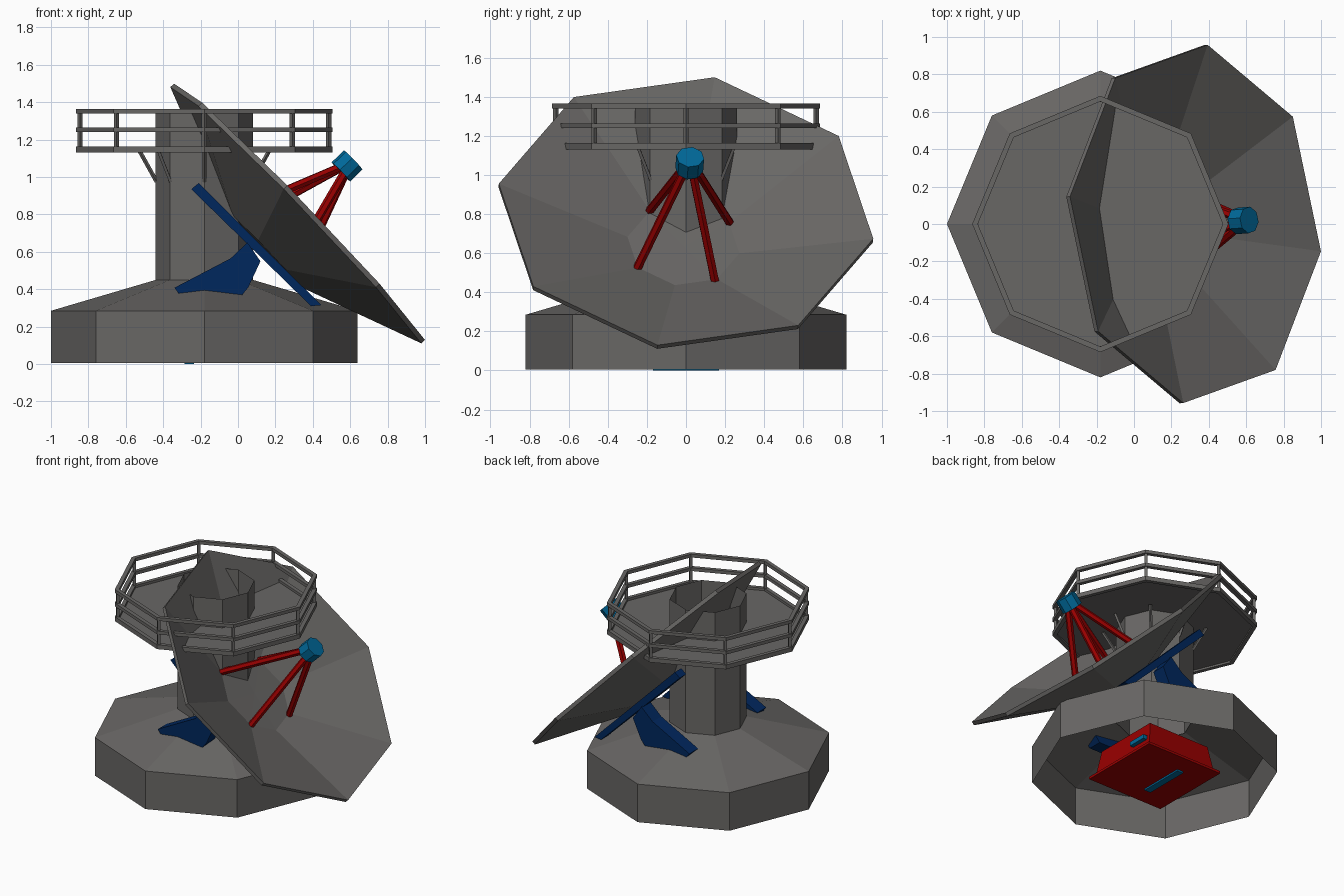
import bpy, bmesh, math
from mathutils import Vector, Matrix

if "Cube" in bpy.data.objects:
    bpy.data.objects.remove(bpy.data.objects["Cube"])


def material(name, rgb):
    m = bpy.data.materials.new(name)
    m.diffuse_color = (*rgb, 1)
    m.use_nodes = True
    m.node_tree.nodes["Principled BSDF"].inputs["Base Color"].default_value = m.diffuse_color
    return m


GREY = material("dark grey", (0.14, 0.135, 0.13))
RED = material("red", (0.32, 0.0, 0.0))
NAVY = material("navy blue", (0.0, 0.02, 0.11))
BLUE = material("bright blue", (0.0, 0.14, 0.32))


def finish(bm, name, mat):
    bmesh.ops.remove_doubles(bm, verts=bm.verts, dist=1e-5)
    bmesh.ops.recalc_face_normals(bm, faces=bm.faces)
    me = bpy.data.meshes.new(name)
    bm.to_mesh(me)
    bm.free()
    me.materials.append(mat)
    ob = bpy.data.objects.new(name, me)
    bpy.context.collection.objects.link(ob)
    return ob


def lathe(name, profile, mat, matrix, closed=False, n=8, start=0.0):
    """Sweep (radius, height) points round local z as an n-gon."""
    bm = bmesh.new()
    rings = [[bm.verts.new(matrix @ Vector((r * math.cos(start + 2 * math.pi * i / n),
                                            r * math.sin(start + 2 * math.pi * i / n), z)))
              for i in range(n)] for r, z in profile]
    count = len(rings)
    for a in range(count if closed else count - 1):
        p, q = rings[a], rings[(a + 1) % count]
        for i in range(n):
            j = (i + 1) % n
            bm.faces.new((p[i], p[j], q[j], q[i]))
    return finish(bm, name, mat)


def rod(name, a, b, radius, mat, sides=4):
    a, b = Vector(a), Vector(b)
    rot = (b - a).to_track_quat('Z', 'Y').to_matrix().to_4x4()
    length = (b - a).length
    return lathe(name, [(0, 0), (radius, 0), (radius, length), (0, length)], mat,
                 Matrix.Translation(a) @ rot, n=sides)


def box(name, lo, hi, mat):
    lo, hi = Vector(lo), Vector(hi)
    bm = bmesh.new()
    bmesh.ops.create_cube(bm, size=1, matrix=Matrix.Translation((lo + hi) / 2)
                          @ Matrix.Diagonal((*(hi - lo), 1)))
    return finish(bm, name, mat)


def plate(name, outline, y0, y1, mat):
    """Extrude an (x, z) outline along y."""
    bm = bmesh.new()
    f = bm.faces.new([bm.verts.new((x, y0, z)) for x, z in outline])
    ext = bmesh.ops.extrude_face_region(bm, geom=[f])
    bmesh.ops.translate(bm, vec=(0, y1 - y0, 0),
                        verts=[v for v in ext["geom"] if isinstance(v, bmesh.types.BMVert)])
    return finish(bm, name, mat)


# Base (open underneath) and tower
CX = -0.18
axis = Matrix.Translation((CX, 0, 0))
lathe("base", [(0.82, 0.005), (0.82, 0.285), (0.26, 0.45)], GREY, axis)
lathe("tower", [(0.26, 0.44), (0.26, 1.355)], GREY, axis)

# Platform floor and railings
lathe("platform_floor", [(0, 1.145), (0.67, 1.145)], GREY, axis)
for name, z in (("platform_rim", 1.147), ("middle_rail", 1.252), ("top_rail", 1.352)):
    h = 0.016 if z < 1.2 else 0.012
    lathe(name, [(0.655, z - h), (0.685, z - h), (0.685, z + h), (0.655, z + h)],
          GREY, axis, closed=True)

# Railing posts and platform struts at each corner
for i in range(8):
    d = Vector((math.cos(i * math.pi / 4), math.sin(i * math.pi / 4), 0))
    c = Vector((CX, 0, 0))
    rod("rail_post", c + d * 0.665 + Vector((0, 0, 1.14)),
        c + d * 0.665 + Vector((0, 0, 1.35)), 0.014, GREY)
    rod("platform_strut", c + d * 0.255 + Vector((0, 0, 0.975)),
        c + d * 0.345 + Vector((0, 0, 1.137)), 0.011, GREY)

# Dish frame: local z looks out of the dish, local x points at the top corner
nrm = Vector((0.72, 0.053, 0.694)).normalized()
up = Vector((-0.67, 0.147, 0.69))
up = (up - nrm * up.dot(nrm)).normalized()
side = nrm.cross(up)
dish = Matrix((up, side, nrm)).transposed().to_4x4()
dish.translation = (0.325, 0, 0.811)
lathe("dish", [(0, -0.25), (0.29, -0.245), (0.97, 0.005), (0.97, -0.022),
               (0.29, -0.275), (0, -0.28)], GREY, dish)

# Receiver and its four legs
lathe("receiver", [(0, 0.313), (0.072, 0.313), (0.072, 0.405), (0, 0.405)], BLUE, dish)
for angle in (45, 135, 222, 315):
    a = math.radians(angle)
    d = Vector((math.cos(a), math.sin(a), 0))
    rod("receiver_leg", dish @ (d * 0.295 + Vector((0, 0, -0.25))),
        dish @ (d * 0.025 + Vector((0, 0, 0.33))), 0.023, RED, 6)

# Dish cradle: a foot and a sloping beam on each side
foot = [(-0.34, 0.408), (-0.30, 0.355), (0.01, 0.355), (0.055, 0.41),
        (0.12, 0.55), (0.05, 0.65), (-0.04, 0.565)]
beam = [(-0.25, 0.935), (-0.21, 0.968), (0.445, 0.315), (0.39, 0.31)]
for s in (-1, 1):
    plate("cradle_foot", foot, s * 0.345, s * 0.447, NAVY)
    plate("cradle_beam", beam, s * 0.355, s * 0.43, NAVY)

# Machinery box inside the base, with handles
box("hatch_plate", (CX - 0.31, -0.31, 0.012), (CX + 0.31, 0.31, 0.03), RED)
k = math.sqrt(2)
lathe("machinery_box", [(0.28 * k, 0.03), (0.25 * k, 0.22), (0, 0.22)], RED, axis,
      n=4, start=math.pi / 4)
box("hatch_handle", (CX - 0.105, -0.17, 0.0), (CX - 0.055, 0.17, 0.013), BLUE)
box("side_handle", (CX + 0.26, 0.1, 0.09), (CX + 0.30, 0.24, 0.12), BLUE)
